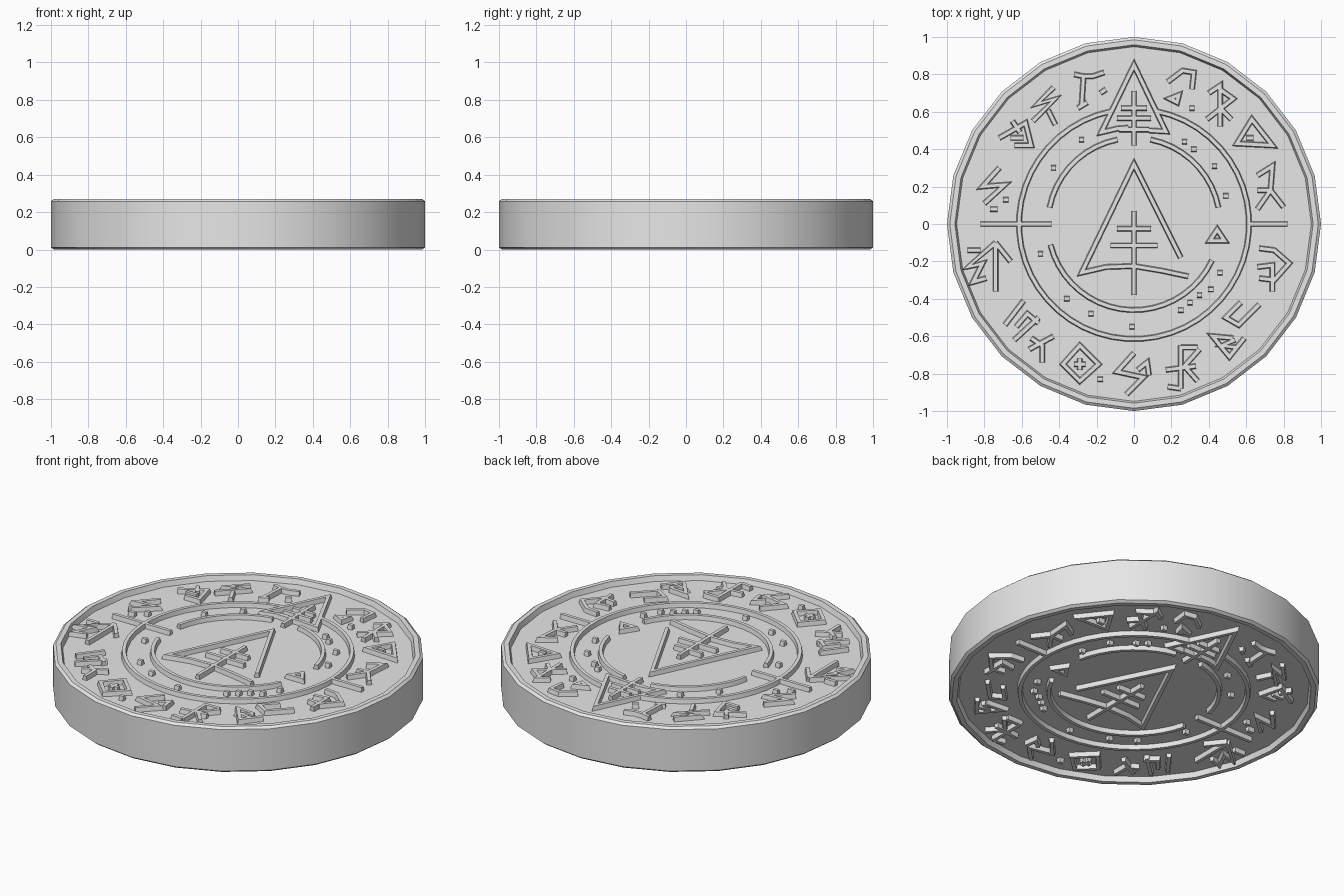
import bpy
import bmesh
import math
from mathutils import Vector

# Half heights: everything is modelled on the upper half and mirrored downwards
HALF = 0.135
FLOOR = 0.105
MARK_TOP = 0.131
SEGMENTS = 24

default_cube = bpy.data.objects.get("Cube")
if default_cube:
    bpy.data.objects.remove(default_cube, do_unlink=True)

stone = bpy.data.materials.new("light_grey_stone")
stone.use_nodes = True
stone.diffuse_color = (0.8, 0.8, 0.8, 1)
stone.node_tree.nodes["Principled BSDF"].inputs["Base Color"].default_value = stone.diffuse_color


def finish(bm, name):
    """Turn a bmesh into a mirrored, cleanly shaded object."""
    mesh = bpy.data.meshes.new(name)
    bm.to_mesh(mesh)
    bm.free()
    mesh.materials.append(stone)
    mesh.shade_smooth()
    mesh.set_sharp_from_angle(angle=math.radians(30))
    obj = bpy.data.objects.new(name, mesh)
    bpy.context.collection.objects.link(obj)
    obj.location.z = HALF
    mirror = obj.modifiers.new("underside", "MIRROR")
    mirror.use_axis = (False, False, True)
    return obj


def add_ribbon(bm, points, closed=False, base=0.015, top=0.010):
    """Raised stroke with sloping sides and mitred corners along a path."""
    pts = [Vector(p) / 100 for p in points]
    count = len(pts)
    sections = []
    for i, p in enumerate(pts):
        before = pts[i - 1] if (i or closed) else None
        after = pts[(i + 1) % count] if (i < count - 1 or closed) else None
        d_in = (p - before).normalized() if before is not None else None
        d_out = (after - p).normalized() if after is not None else d_in
        d_in = d_in if d_in is not None else d_out
        along = (d_in + d_out).normalized()
        side = Vector((-along.y, along.x)) / max(along.dot(d_out), 0.35)
        sections.append([
            bm.verts.new((*(p + side * w), z))
            for w, z in ((base, FLOOR - 0.002), (top, MARK_TOP),
                         (-top, MARK_TOP), (-base, FLOOR - 0.002))])
    pairs = list(zip(sections, sections[1:]))
    if closed:
        pairs.append((sections[-1], sections[0]))
    else:
        bm.faces.new(sections[0])
        bm.faces.new(sections[-1][::-1])
    for a, b in pairs:
        for k in range(4):
            n = (k + 1) % 4
            bm.faces.new((a[k], b[k], b[n], a[n]))


def mark(name, *paths, loops=()):
    """One raised ornament made of open paths and closed loops."""
    bm = bmesh.new()
    for path in paths:
        add_ribbon(bm, path)
    for loop in loops:
        add_ribbon(bm, loop, closed=True)
    bmesh.ops.recalc_face_normals(bm, faces=bm.faces)
    return finish(bm, name)


def arc(radius, start, end, step=7.5):
    """Points along a circle between two angles in degrees."""
    n = max(2, round((end - start) / step))
    angles = [math.radians(start + (end - start) * i / n) for i in range(n + 1)]
    return [(radius * math.cos(a), radius * math.sin(a)) for a in angles]


def bar(y, reach):
    """Horizontal stroke centred on the middle line."""
    return [(-reach, y), (reach, y)]


def dot(x, y):
    return [(x - 1.4, y), (x + 1.4, y)]


# Coin body: recessed face, raised rim and bevelled outer edge
def build_disc():
    profile = [(0.948, FLOOR), (0.958, HALF), (0.985, HALF), (1, HALF - 0.012), (1, 0)]
    bm = bmesh.new()
    rings = []
    for radius, z in profile:
        rings.append([bm.verts.new((radius * math.cos(a), radius * math.sin(a), z))
                      for a in (math.tau * i / SEGMENTS for i in range(SEGMENTS))])
    bm.faces.new(rings[0])
    for inner, outer in zip(rings, rings[1:]):
        for i in range(SEGMENTS):
            j = (i + 1) % SEGMENTS
            bm.faces.new((inner[i], outer[i], outer[j], inner[j]))
    finish(bm, "disc_body")


build_disc()

# Rings and side spokes
mark("outer_ring", arc(61.5, 101, 439))
mark("inner_arcs", arc(46, 101, 169), arc(46, 11, 79), arc(46, 194, 335))
mark("side_spokes", [(-82, 0), (-44, 0)], [(61, 0), (82, 0)])

# Large central arrow with its curved base
mark("central_arrow",
     [(25, -18), (0, 32), (-28, -26), (-15, -23), (0, -22.5), (15, -25), (29, -28)],
     [(0, 7), (0, -38)], bar(-2.5, 9), bar(-11.5, 12.5))

# Small arrow at the top of the ring
mark("top_arrow",
     [(8, 50), (17, 49.5), (0, 85), (-17.5, 49), (-9, 51), (-3, 51.5)],
     [(0, 71), (0, 42)], bar(62, 7), bar(56.5, 9), bar(50.5, 8))

mark("small_triangle", loops=[[(44.5, -3), (40.5, -9), (48.5, -9)]])

# Studs between the rings
studs = [(-28, 45), (-43, 30), (27, 44), (32, 40), (43, 31), (49, 15), (-50, -16),
         (-36, -40), (-23, -48), (-1, -55), (25, -46), (30, -42), (35, -38),
         (41, -35), (46, -26), (-18, -83)]
mark("studs", *[dot(x, y) for x, y in studs])

# Border ornaments, going round from the top left
mark("border_hook",
     [(-32, 80), (-27, 79), (-22, 79), (-16, 81)], [(-27, 79), (-28, 63)],
     [(-30, 62), (-25, 65)], [(-18, 70), (-15, 72)])

mark("border_bolt",
     [(-43, 73), (-52, 64), (-42, 67), (-54, 55)], [(-46, 61), (-42, 53)])

mark("border_fork",
     [(-65, 55), (-61, 49)], [(-72, 46), (-58, 54), (-55, 42), (-64, 42)],
     [(-66, 46), (-59, 46)])

mark("border_zigzag",
     [(-72, 30), (-81, 20), (-69, 21), (-80, 11)], [(-70, 13), (-67, 13)],
     [(-77, 8), (-73, 8)])

mark("border_branch",
     [(-89, -14), (-82, -14)], [(-74, -10), (-89, -23), (-81, -21), (-86, -31), (-79, -29)],
     [(-74, -10), (-74, -36)], [(-74, -10), (-66, -20)])

mark("border_slashes",
     [(-59, -41), (-69, -54)], [(-63, -55), (-57, -48), (-51, -53)],
     [(-51, -50), (-64, -62)])

mark("border_crook",
     [(-43, -60), (-56, -67)], [(-55, -61), (-49, -65), (-49, -74)])

mark("border_diamond", bar_x := [(-32, -75), (-26, -75)], [(-29, -72), (-29, -78)],
     loops=[[(-29, -65), (-19, -75), (-29, -84), (-38, -75)]])

mark("border_lightning",
     [(0, -69), (-9, -79), (5, -82), (-4, -91)], [(2, -78), (7, -74), (8, -81)])

mark("border_star",
     [(25, -65), (25, -88)], [(35, -67), (27, -76), (34, -84)],
     [(17, -78), (33, -76)], [(18, -87), (25, -88)], [(25, -66), (34, -66)])

mark("border_wedge",
     [(59, -61), (51, -71), (42, -60), (53, -61)], [(54, -62), (47, -65), (55, -66)])

mark("border_angle", [(57, -42), (49, -50), (56, -54), (67, -43)])

mark("border_shield",
     [(67, -13), (75, -14), (83, -21), (75, -30), (67, -29)],
     [(66, -23), (74, -22), (74, -36)])

mark("border_walker",
     [(66, 26), (74, 31), (73, 18), (66, 8)], [(73, 18), (80, 9)], [(66, 18), (73, 18)])

mark("border_triangle", [(60, 46), (64, 46)],
     loops=[[(63, 56), (74, 42), (55, 43)]])

mark("border_banner",
     [(40, 70), (46, 74), (46, 52)], [(46, 72), (53, 67), (39, 56)],
     [(47, 61), (52, 56)])

mark("border_roof",
     [(18, 76), (26, 82), (32, 81), (31, 72)], dot(31, 62),
     loops=[[(24, 69), (19, 67), (23, 65)]])
